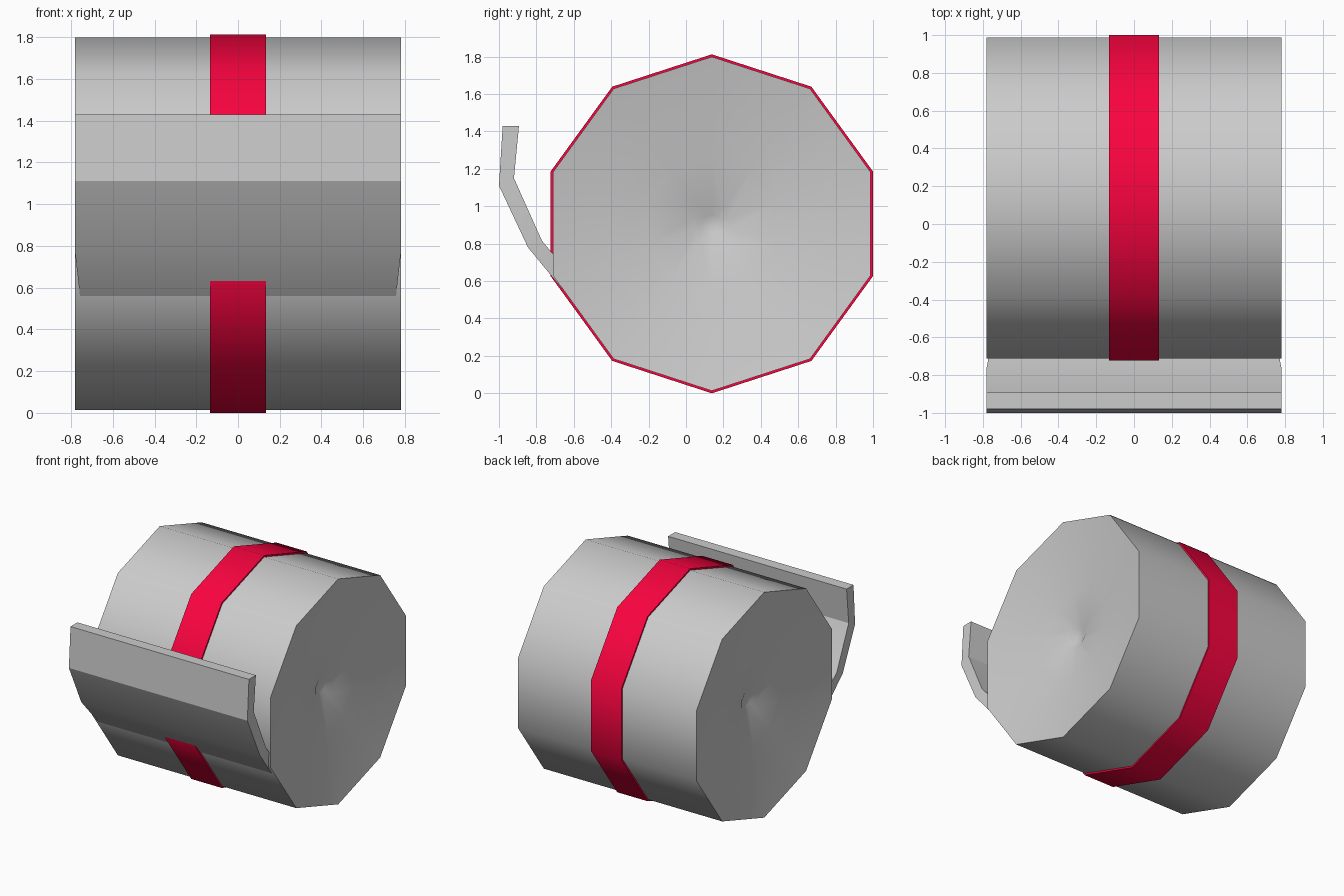
import bpy, bmesh, math

if "Cube" in bpy.data.objects:
    bpy.data.objects.remove(bpy.data.objects["Cube"])

CY, CZ, SIDES = 0.138, 0.906, 10


def ring(bm, radius, x):
    """Ten-sided ring around the roll axis, one corner pointing up."""
    return [bm.verts.new((x, CY + radius * math.sin(a), CZ + radius * math.cos(a)))
            for a in (2 * math.pi * i / SIDES for i in range(SIDES))]


def bridge(bm, a, b):
    n = len(a)
    for i in range(n):
        j = (i + 1) % n
        bm.faces.new((a[i], a[j], b[j], b[i]))


def finish(bm, name, angle):
    bmesh.ops.recalc_face_normals(bm, faces=bm.faces)
    mesh = bpy.data.meshes.new(name)
    bm.to_mesh(mesh)
    bm.free()
    obj = bpy.data.objects.new(name, mesh)
    bpy.context.collection.objects.link(obj)
    bpy.ops.object.select_all(action='DESELECT')
    obj.select_set(True)
    bpy.context.view_layer.objects.active = obj
    bpy.ops.object.shade_smooth_by_angle(angle=math.radians(angle))
    return obj


# Roll body; the ends sink inwards layer by layer to a dimple in the middle
bm = bmesh.new()
sink = [(0.893, 0), (0.70, 0.037), (0.55, 0.06), (0.36, 0.095), (0.10, 0.13), (0.05, 0.155)]
sections = [(r, d - 0.782) for r, d in reversed(sink)] + [(r, 0.782 - d) for r, d in sink]
rings = [ring(bm, r, x) for r, x in sections]
for a, b in zip(rings, rings[1:]):
    bridge(bm, a, b)
bm.faces.new(rings[0])
bm.faces.new(rings[-1])
finish(bm, "roll", 40)

# Loose flap peeling away at the front: (y, z, half width)
profile = [(-0.98, 1.43, 0.782), (-1.0, 1.11, 0.782), (-0.845, 0.78, 0.782),
           (-0.664, 0.56, 0.757), (-0.64, 0.66, 0.757), (-0.77, 0.815, 0.782),
           (-0.92, 1.15, 0.782), (-0.893, 1.43, 0.782)]
bm = bmesh.new()
left = [bm.verts.new((-w, y, z)) for y, z, w in profile]
right = [bm.verts.new((w, y, z)) for y, z, w in profile]
bridge(bm, left, right)
for i in range(3):
    for s in (left, right):
        bm.faces.new((s[i], s[i + 1], s[6 - i], s[7 - i]))
finish(bm, "flap", 20)

# Red strap around the middle
bm = bmesh.new()
rings = [ring(bm, r, x) for r, x in
         [(0.88, -0.133), (0.906, -0.133), (0.906, 0.133), (0.88, 0.133)]]
for i in range(4):
    bridge(bm, rings[i], rings[(i + 1) % 4])
strap = finish(bm, "strap", 40)
red = bpy.data.materials.new("red")
red.diffuse_color = (0.95, 0.001, 0.05, 1)
red.use_nodes = True
red.node_tree.nodes["Principled BSDF"].inputs["Base Color"].default_value = red.diffuse_color
strap.data.materials.append(red)
